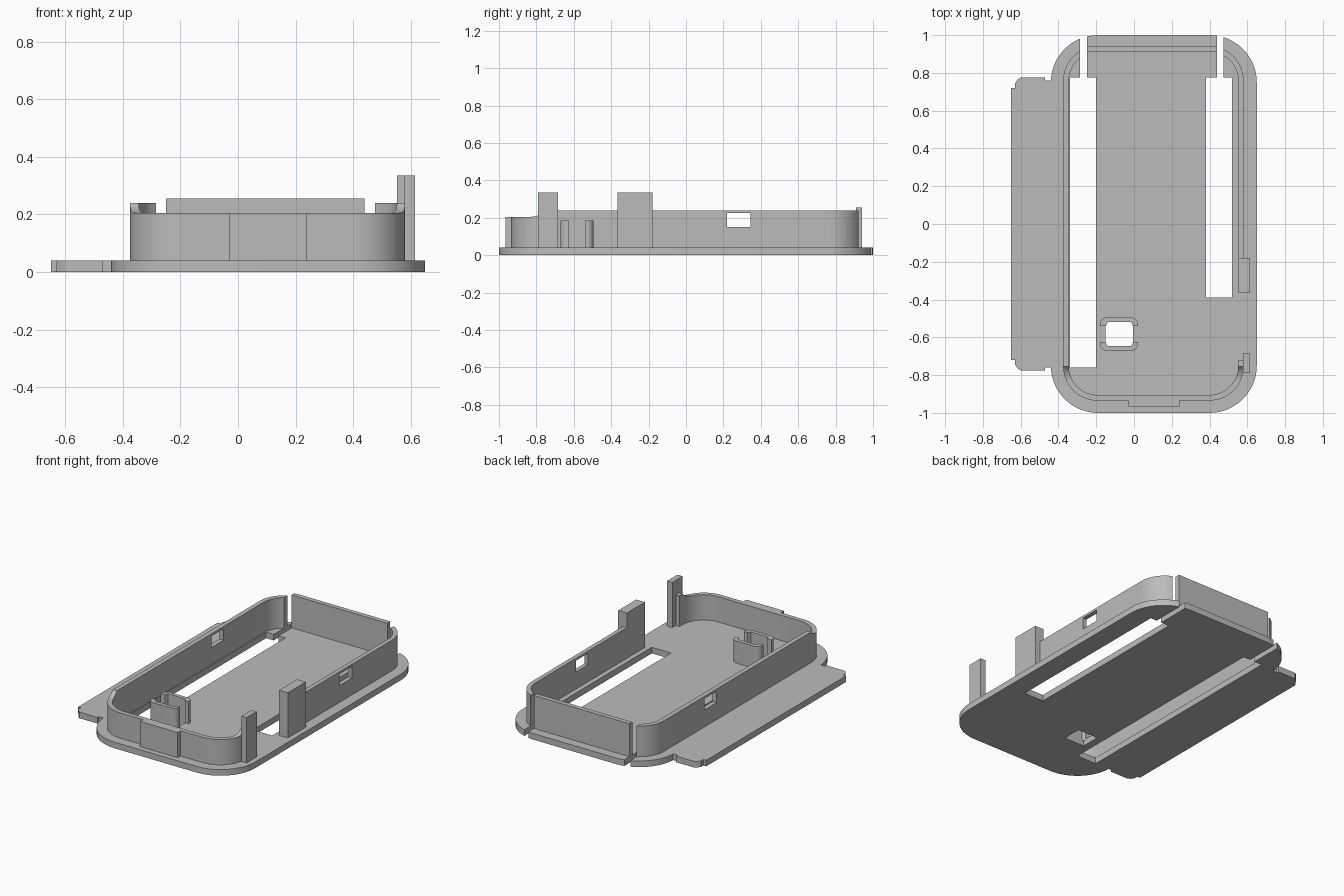
import bpy, bmesh, math

default = bpy.data.objects.get("Cube")
if default:
    bpy.data.objects.remove(default, do_unlink=True)

grey = bpy.data.materials.new("light grey plastic")
grey.use_nodes = True
grey.diffuse_color = (0.5, 0.5, 0.5, 1)
grey.node_tree.nodes["Principled BSDF"].inputs["Base Color"].default_value = (0.5, 0.5, 0.5, 1)


def prism(name, points, low, high, axis="z"):
    """Extrude an outline along z, or a (y, z) outline along x."""
    bm = bmesh.new()
    place = (lambda a, b: (a, b, low)) if axis == "z" else (lambda a, b: (low, a, b))
    face = bm.faces.new([bm.verts.new(place(a, b)) for a, b in points])
    top = bmesh.ops.extrude_face_region(bm, geom=[face])["geom"]
    rise = high - low
    bmesh.ops.translate(bm, vec=(0, 0, rise) if axis == "z" else (rise, 0, 0),
                        verts=[v for v in top if isinstance(v, bmesh.types.BMVert)])
    bmesh.ops.recalc_face_normals(bm, faces=bm.faces)
    mesh = bpy.data.meshes.new(name)
    bm.to_mesh(mesh)
    bm.free()
    mesh.materials.append(grey)
    obj = bpy.data.objects.new(name, mesh)
    bpy.context.collection.objects.link(obj)
    return obj


def box(name, x0, x1, y0, y1, z0, z1):
    return prism(name, [(x0, y0), (x1, y0), (x1, y1), (x0, y1)], z0, z1)


def arc(cx, cy, r, start, end, steps=14):
    angles = [math.radians(start + (end - start) * i / steps) for i in range(steps + 1)]
    return [(cx + r * math.cos(a), cy + r * math.sin(a)) for a in angles]


def rounded(x0, x1, y0, y1, r):
    """Counter-clockwise outline starting after the middle of the left side."""
    return (arc(x0 + r, y0 + r, r, 180, 270) + arc(x1 - r, y0 + r, r, 270, 360)
            + arc(x1 - r, y1 - r, r, 0, 90) + arc(x0 + r, y1 - r, r, 90, 180))


def activate(obj):
    bpy.ops.object.select_all(action="DESELECT")
    obj.select_set(True)
    bpy.context.view_layer.objects.active = obj


def cut(obj, cutter):
    cutter.hide_render = True
    activate(obj)
    mod = obj.modifiers.new("cut", "BOOLEAN")
    mod.operation, mod.solver, mod.object = "DIFFERENCE", "EXACT", cutter
    bpy.ops.object.modifier_apply(modifier=mod.name)
    bpy.data.objects.remove(cutter, do_unlink=True)


def smooth(obj):
    activate(obj)
    bpy.ops.object.shade_smooth_by_angle(angle=math.radians(25))


# Base plate with the side flap in its outline
half_flap = [(-0.47, 0.76), (-0.47, 0.775), (-0.60, 0.775), (-0.615, 0.765),
             (-0.63, 0.745), (-0.63, 0.72), (-0.65, 0.72)]
flap = [(-0.44, 0.76)] + half_flap + [(x, -y) for x, y in reversed(half_flap)] + [(-0.44, -0.76)]
plate = prism("base_plate", rounded(-0.44, 0.65, -1, 1, 0.25) + flap, 0, 0.04)

# Long slots and clip opening
cut(plate, box("left_slot", -0.34, -0.20, -0.76, 0.775, -1, 1))
cut(plate, box("right_slot", 0.38, 0.52, -0.39, 0.775, -1, 1))
cut(plate, box("clip_opening", -0.15, -0.005, -0.645, -0.52, -1, 1))

# Rim wall, hollowed out
wall = prism("rim_wall", rounded(-0.375, 0.58, -0.935, 0.94, 0.18), 0.03, 0.24)
cut(wall, prism("hollow", rounded(-0.345, 0.552, -0.905, 0.91, 0.152), -1, 1))

# Lowered front edge with a curved rise to the sides
ramp = arc(-0.83, 0.305, 0.10, 270, 319, 8)
cut(wall, prism("front_dip", [(-1.2, 0.205)] + ramp + [(-0.74, 0.4), (-1.2, 0.4)], -1, 1, "x"))

# Side windows, open stretch between the posts, and room for the taller back panel
cut(wall, box("windows", -1, 1, 0.22, 0.345, 0.15, 0.225))
cut(wall, box("side_gap", 0.5, 0.7, -0.72, -0.19, -1, 1))
cut(wall, box("back_gap", -0.285, 0.475, 0.8, 1.1, -1, 1))

# Slits either side of the back tongue
for x0, x1 in ((-0.285, -0.25), (0.44, 0.475)):
    cut(plate, box("slit", x0, x1, 0.7, 1.1, -1, 1))
smooth(plate)
smooth(wall)

# Panels and posts
box("back_panel", -0.25, 0.44, 0.91, 0.94, 0.03, 0.255)
box("front_pad", -0.03, 0.24, -0.965, -0.93, 0.03, 0.205)
box("tall_post_wide", 0.552, 0.615, -0.365, -0.18, 0.03, 0.335)
box("tall_post_narrow", 0.578, 0.615, -0.79, -0.685, 0.03, 0.335)

# Pair of facing clip brackets
bracket = ([(-0.15, -0.54), (-0.14, -0.52), (-0.015, -0.52), (-0.005, -0.54), (0.02, -0.54)]
           + arc(-0.015, -0.53, 0.035, 0, 90, 8) + arc(-0.145, -0.53, 0.035, 90, 180, 8)
           + [(-0.18, -0.54)])
for name, side in (("clip_back", 1), ("clip_front", -1)):
    smooth(prism(name, [(x, -0.583 + side * (y + 0.583)) for x, y in bracket], 0.03, 0.185))
